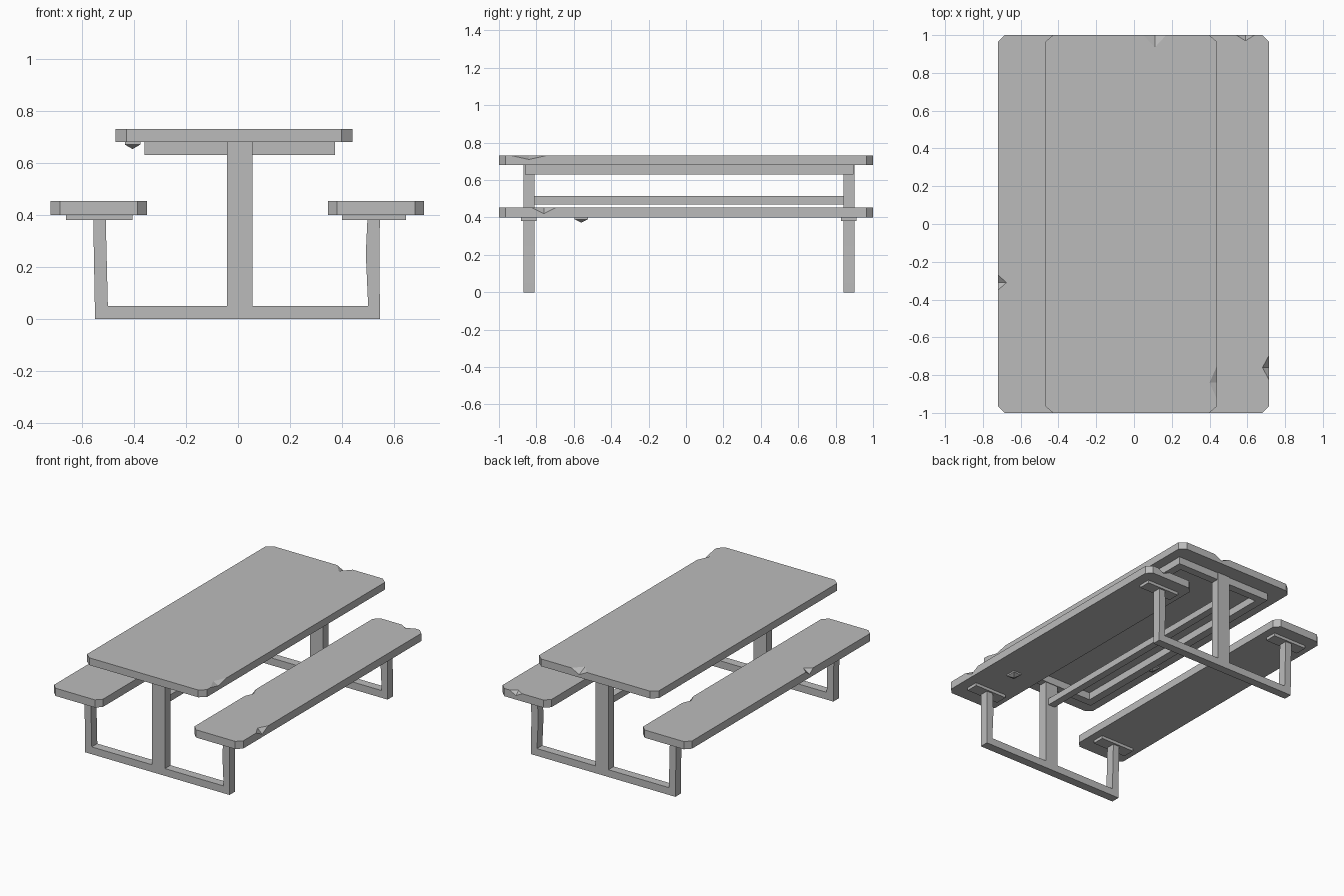
import bpy, bmesh
from mathutils import Vector

cube = bpy.data.objects.get("Cube")
if cube:
    bpy.data.objects.remove(cube, do_unlink=True)

# One plain grey for everything
GREY = (0.5, 0.5, 0.5, 1.0)
grey = bpy.data.materials.new("plain_grey")
grey.use_nodes = True
grey.diffuse_color = GREY
grey.node_tree.nodes["Principled BSDF"].inputs["Base Color"].default_value = GREY


def finish(name, bm):
    bmesh.ops.recalc_face_normals(bm, faces=bm.faces)
    mesh = bpy.data.meshes.new(name)
    bm.to_mesh(mesh)
    bm.free()
    mesh.materials.append(grey)
    obj = bpy.data.objects.new(name, mesh)
    bpy.context.scene.collection.objects.link(obj)
    return obj


def loft(name, rings):
    """Skin a stack of matching closed rings and cap both ends."""
    bm = bmesh.new()
    loops = [[bm.verts.new(p) for p in ring] for ring in rings]
    n = len(loops[0])
    for low, high in zip(loops, loops[1:]):
        for i in range(n):
            j = (i + 1) % n
            bm.faces.new((low[i], low[j], high[j], high[i]))
    bm.faces.new(loops[0])
    bm.faces.new(loops[-1])
    return finish(name, bm)


def rect(x0, x1, y0, y1, z):
    return [(x0, y0, z), (x1, y0, z), (x1, y1, z), (x0, y1, z)]


def box(name, x, y, z):
    return loft(name, [rect(*x, *y, h) for h in z])


def chip(slab, centre, radii):
    """Knock a faceted chip out of an edge with a stretched octahedron."""
    bm = bmesh.new()
    for axis in range(3):
        for sign in (-1, 1):
            p = Vector(centre)
            p[axis] += sign * radii[axis]
            bm.verts.new(p)
    bmesh.ops.convex_hull(bm, input=bm.verts)
    cutter = finish("chip_cutter", bm)
    cutter.hide_render = True
    mod = slab.modifiers.new("chip", 'BOOLEAN')
    mod.operation = 'DIFFERENCE'
    mod.solver = 'EXACT'
    mod.object = cutter
    bpy.context.view_layer.objects.active = slab
    bpy.ops.object.modifier_apply(modifier=mod.name)
    bpy.data.objects.remove(cutter, do_unlink=True)


def slab(name, x0, x1, z0, z1, cut, chips):
    """Long board with clipped corners and worn edges."""
    c = 0.036
    outline = [(x0 + cut, -1), (x1 - cut, -1), (x1, -1 + c), (x1, 1 - c),
               (x1 - cut, 1), (x0 + cut, 1), (x0, 1 - c), (x0, -1 + c)]
    obj = loft(name, [[(x, y, z) for x, y in outline] for z in (z0, z1)])
    for x, y, rx, ry, rz in chips:
        chip(obj, (x, y, z1), (rx, ry, rz))


def stud(name, x, y, z):
    """Small pointed lump hanging under a board."""
    bm = bmesh.new()
    base = [bm.verts.new(p) for p in rect(x - .03, x + .03, y - .035, y + .035, z)]
    belt = [bm.verts.new(p) for p in rect(x - .03, x + .03, y - .035, y + .035, z - .01)]
    tip = bm.verts.new((x, y, z - 0.027))
    bm.faces.new(base)
    for i in range(4):
        j = (i + 1) % 4
        bm.faces.new((base[i], base[j], belt[j], belt[i]))
        bm.faces.new((belt[i], belt[j], tip))
    finish(name, bm)


# Table top and seats
slab("table_top", -0.47, 0.44, 0.68, 0.73, 0.042,
     [(0.11, 1, 0.06, 0.065, 0.03), (0.44, -0.84, 0.04, 0.09, 0.02)])
slab("left_seat", 0.345, 0.715, 0.40, 0.453, 0.036,
     [(0.715, -0.76, 0.035, 0.065, 0.033), (0.59, 1, 0.048, 0.03, 0.025),
      (0.345, -0.36, 0.025, 0.06, 0.025)])
slab("right_seat", -0.72, -0.35, 0.40, 0.453, 0.036,
     [(-0.72, -0.31, 0.045, 0.04, 0.03), (-0.35, 0.48, 0.025, 0.06, 0.025)])

# Frame below the table top
frame_y = (-0.86, 0.895)
W = 0.055
for side, x in (("right", (-0.36, -0.36 + W)), ("left", (0.372 - W, 0.372))):
    box(side + "_apron_rail", x, frame_y, (0.63, 0.68))
for end, y in (("front", (-0.86, -0.86 + W)), ("back", (0.895 - W, 0.895))):
    box(end + "_apron_rail", (-0.36 + W, 0.372 - W), y, (0.63, 0.68))

# End frames: foot beam, post, two slightly bent legs, seat plates
for end, y in (("front", (-0.87, -0.81)), ("back", (0.842, 0.90))):
    box(end + "_foot_beam", (-0.55, 0.545), y, (0, 0.05))
    box(end + "_post", (-0.042, 0.055), y, (0.05, 0.68))
    loft(end + "_right_leg", [rect(-0.55, -0.50, *y, 0.05),
                              rect(-0.556, -0.508, *y, 0.38)])
    loft(end + "_left_leg", [rect(0.50, 0.545, *y, 0.05),
                             rect(0.491, 0.543, *y, 0.25),
                             rect(0.497, 0.545, *y, 0.38)])
    plate_y = (y[0] - 0.012, y[1] + 0.012)
    box(end + "_right_seat_plate", (-0.66, -0.405), plate_y, (0.38, 0.40))
    box(end + "_left_seat_plate", (0.40, 0.645), plate_y, (0.38, 0.40))

# Long stretcher between the posts
box("stretcher", (-0.018, 0.032), (-0.81, 0.842), (0.47, 0.515))

# Lumps on the undersides
stud("table_stud", -0.405, -0.3, 0.68)
stud("left_seat_stud", 0.53, -0.56, 0.40)
